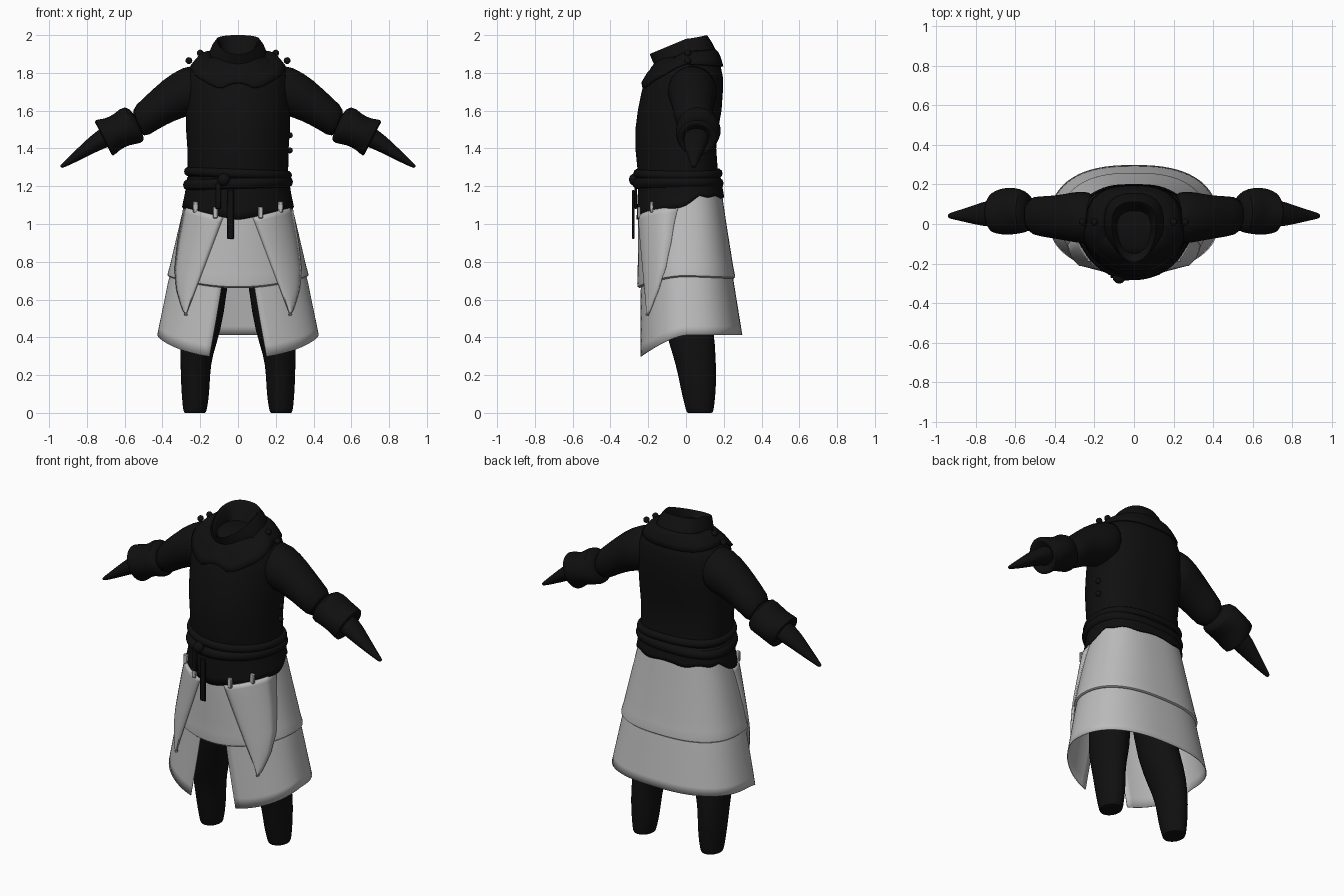
import bpy, bmesh
from math import sin, cos, pi, sqrt, asin
from mathutils import Vector

cube = bpy.data.objects.get("Cube")
if cube:
    bpy.data.objects.remove(cube)


def material(name, rgb):
    m = bpy.data.materials.new(name)
    m.use_nodes = True
    col = (*rgb, 1)
    m.diffuse_color = col
    m.node_tree.nodes["Principled BSDF"].inputs["Base Color"].default_value = col
    return m


BLACK = material("black cloth", (.005, .005, .005))
GREY = material("pale grey cloth", (.5, .5, .5))
parts = []


def finish(name, bm, mat, mirror=False, solid=0, subsurf=0, bevel=0):
    bmesh.ops.recalc_face_normals(bm, faces=bm.faces)
    me = bpy.data.meshes.new(name)
    bm.to_mesh(me)
    bm.free()
    me.materials.append(mat)
    ob = bpy.data.objects.new(name, me)
    bpy.context.collection.objects.link(ob)
    if mirror:
        ob.modifiers.new("Mirror", 'MIRROR').use_mirror_merge = False
    if solid:
        s = ob.modifiers.new("Solidify", 'SOLIDIFY')
        s.thickness, s.offset = solid, -1
    if bevel:
        ob.modifiers.new("Bevel", 'BEVEL').width = bevel
    if subsurf:
        s = ob.modifiers.new("Subdivision", 'SUBSURF')
        s.levels = s.render_levels = subsurf
    parts.append(ob)
    return ob


def loft(name, rings, mat, around=True, loop=False, caps=(False, False), **kw):
    """Bridge a list of equal point rows."""
    bm = bmesh.new()
    rows = [[bm.verts.new(p) for p in r] for r in rings]
    n = len(rows[0])
    pairs = list(zip(rows, rows[1:])) + ([(rows[-1], rows[0])] if loop else [])
    for a, b in pairs:
        for i in range(n if around else n - 1):
            j = (i + 1) % n
            bm.faces.new((a[i], a[j], b[j], b[i]))
    for use, row in zip(caps, (rows[0], rows[-1])):
        if use:
            bm.faces.new(row)
    return finish(name, bm, mat, **kw)


def interp(x, keys):
    """Linear lookup in sorted (x, value...) keys."""
    if x <= keys[0][0]:
        return keys[0][1:]
    for a, b in zip(keys, keys[1:]):
        if x <= b[0]:
            t = (x - a[0]) / (b[0] - a[0])
            return tuple(p + (q - p) * t for p, q in zip(a[1:], b[1:]))
    return keys[-1][1:]


def body(th, radii, z, grow=0):
    """Body outline: round front, blunt back."""
    w, front, back = (r + grow for r in radii)
    c, s = cos(th), sin(th)
    if s < 0:
        return Vector((w * c, front * s, z))
    return Vector((w * abs(c) ** .8 * (1 if c > 0 else -1), back * s ** .8, z))


N = 64
TURN = [2 * pi * i / N for i in range(N)]

# Height, half width, front depth, back depth
TORSO = [(1.08, .255, .225, .17), (1.2, .262, .25, .175), (1.3, .266, .258, .167),
         (1.4, .268, .268, .16), (1.5, .275, .268, .17), (1.6, .275, .255, .188),
         (1.7, .275, .235, .195), (1.78, .268, .21, .195), (1.83, .25, .185, .185),
         (1.87, .2, .15, .16), (1.89, .14, .12, .12)]
SKIRT = [(.3, .445, .256, .31), (.4, .43, .255, .3), (.7, .375, .252, .258),
         (1.0, .305, .25, .21), (1.15, .27, .243, .188), (1.25, .255, .235, .17)]

# Torso and tunic hem
loft("torso", [[body(t, k[1:], k[0]) for t in TURN] for k in TORSO], BLACK, caps=(True, True))
HEM = [(-1, 1.03), (-.3, 1.085), (0, 1.1), (.3, 1.15), (1, 1.14)]


def tunic(th, v):
    low = interp(sin(th), HEM)[0] + .006 * sin(9 * th)
    z = 1.25 + (low - 1.25) * v
    return body(th, interp(z, SKIRT), z, .013)


loft("tunic_hem", [[tunic(t, i / 5) for t in TURN] for i in range(6)], BLACK, solid=.008)

# Rolled waist sashes
for name, zc, r, tilt in (("lower_sash", 1.215, .03, .008), ("upper_sash", 1.268, .024, -.01)):
    rings = []
    for k in range(10):
        a = 2 * pi * k / 10
        rings.append([body(t, (.264, .257, .172), zc + r * sin(a) + tilt * cos(t), r * .9 * cos(a))
                      for t in TURN])
    loft(name, rings, BLACK, loop=True)

# Shoulder mantle
MANTLE = [(-1, 1.75), (-.95, 1.72), (-.75, 1.765), (-.3, 1.83), (0, 1.85), (.5, 1.845), (1, 1.835)]


def tilted(th, radii, heights):
    return body(th, radii, interp(sin(th), list(zip((-1, 0, 1), heights)))[0])


NECK = (.15, .16, .155), (1.83, 1.915, 1.925)


def mantle(th, v):
    z = interp(sin(th), MANTLE)[0]
    low = body(th, interp(z, TORSO), z, .016)
    p = low.lerp(tilted(th, *NECK), v)
    p.z += .02 * sin(pi * v)
    return p


loft("mantle", [[mantle(t, i / 5) for t in TURN] for i in range(6)], BLACK, solid=.012)

# Open collar, turned into a dark inner well
COLLAR = [NECK, ((.135, .178, .135), (1.865, 1.95, 1.965)), ((.112, .192, .112), (1.9, 1.98, 2.0)),
          ((.098, .172, .095), (1.89, 1.965, 1.985)), ((.085, .12, .075), (1.84, 1.89, 1.9)),
          ((.05, .06, .05), (1.84, 1.87, 1.87))]
loft("collar", [[tilted(t, *k) for t in TURN] for k in COLLAR], BLACK, caps=(False, True))


# Arms: top x, top z, bottom x, bottom z, front y, back y
def limb(name, keys, caps=(True, True)):
    rings = []
    for tx, tz, bx, bz, y0, y1 in keys:
        mid = Vector(((tx + bx) / 2, (y0 + y1) / 2, (tz + bz) / 2))
        up = Vector(((tx - bx) / 2, 0, (tz - bz) / 2))
        side = Vector((0, (y1 - y0) / 2, 0))
        rings.append([mid + up * cos(a) + side * sin(a) for a in (2 * pi * i / 24 for i in range(24))])
    loft(name, rings, BLACK, caps=caps, mirror=True, subsurf=1)


limb("sleeves", [(.19, 1.85, .17, 1.6, -.1, .16), (.29, 1.835, .265, 1.57, -.1, .17),
                 (.4, 1.765, .33, 1.55, -.08, .148), (.5, 1.665, .43, 1.5, -.065, .14),
                 (.58, 1.6, .51, 1.44, -.05, .14)])
limb("cuffs", [(.545, 1.58, .49, 1.45, -.03, .13), (.6, 1.638, .51, 1.425, -.045, .172),
               (.655, 1.58, .575, 1.42, -.055, .188), (.71, 1.555, .63, 1.39, -.055, .182),
               (.765, 1.555, .665, 1.35, -.045, .16), (.755, 1.525, .675, 1.38, -.025, .14),
               (.7, 1.5, .66, 1.42, .01, .11)])
limb("mitts", [(.66, 1.54, .6, 1.43, 0, .12), (.745, 1.5, .7, 1.408, -.02, .128),
               (.83, 1.42, .8, 1.355, 0, .092), (.93, 1.322, .918, 1.3, .026, .058),
               (.945, 1.308, .935, 1.295, .03, .052)])

# Legs: height, centre x, centre y, half width, half depth
LEG = [(1.02, .13, -.02, .11, .13), (.65, .155, -.02, .102, .13), (.42, .2, .022, .107, .13),
       (.3, .221, .045, .084, .112), (.2, .226, .06, .078, .102), (.1, .225, .067, .074, .09),
       (.02, .228, .073, .064, .075), (0, .228, .073, .058, .069), (0, .228, .073, .05, .06)]
loft("legs", [[(cx + rx * cos(a), cy + ry * sin(a), z) for a in (2 * pi * i / 24 for i in range(24))]
              for z, cx, cy, rx, ry in LEG], BLACK, caps=(True, True), mirror=True, subsurf=1)


# Upper skirt layer with a rounded lower lip
def upper(th, v, grow=0):
    low = .72 - .06 * max(0, -sin(th)) ** 2 - .01 * max(0, sin(th))
    z = 1.22 + (low - 1.22) * v
    return body(th, interp(z, SKIRT), z, grow)


LIP = [(i / 8, .004) for i in range(8)] + [(.96, .006), (.985, .004), (1, -.006)]
loft("upper_skirt", [[upper(t, v, g) for t in TURN] for v, g in LIP], GREY, solid=.006)


# Lower skirt layer, split at the front
def lower(u, v):
    start = -pi / 2 + asin(.2 + .14 * v)
    th = start + (1.5 * pi - asin(.2 + .14 * v) - start) * u
    low = .412 - .125 * max(0, -sin(th)) ** 1.5
    z = .78 + (low - .78) * v
    return body(th, interp(z, SKIRT), z, -.008 * (1 - v))


loft("lower_skirt", [[lower(i / N, j / 8) for i in range(N + 1)] for j in range(9)],
     GREY, around=False, solid=.004)


# Curved front flaps lying on the skirt
def on_skirt(x, z, grow):
    w, front, _ = interp(z, SKIRT)
    return Vector((x, -(front + grow) * sqrt(max(.02, 1 - (x / (w + grow)) ** 2)), z))


OUTER = [(.515, .277), (.55, .297), (.65, .327), (.76, .337), (.9, .322), (1.09, .29)]


def flap(u, v):
    zi, zo = 1.035 - .52 * v, 1.09 - .575 * v
    xi, xo = .078 + .197 * v, interp(zo, OUTER)[0]
    puff = .012 + .012 * sin(pi * u) ** .5 if 0 < u < 1 else .01
    return on_skirt(xi + (xo - xi) * u, zi + (zo - zi) * u, puff)


loft("front_flaps", [[flap(i / 10, j / 20) for i in range(11)] for j in range(21)],
     GREY, around=False, mirror=True, solid=.012)


# Small straps, ties and toggles
def box(name, centre, size, mat, **kw):
    bm = bmesh.new()
    bmesh.ops.create_cube(bm, size=1)
    for v in bm.verts:
        v.co = Vector(centre) + Vector(a * b for a, b in zip(v.co, size))
    finish(name, bm, mat, bevel=.004, **kw)


def knob(name, centre, r, **kw):
    bm = bmesh.new()
    bmesh.ops.create_uvsphere(bm, u_segments=12, v_segments=8, radius=r)
    bmesh.ops.translate(bm, verts=bm.verts, vec=centre)
    finish(name, bm, BLACK, **kw)


for x, z in ((.12, 1.06), (.225, 1.09)):
    box("flap_strap", on_skirt(x, z, .022), (.026, .018, .06), GREY, mirror=True)
box("long_tie", (-.04, -.279, 1.05), (.036, .014, .26), BLACK)
box("short_tie", (-.105, -.266, 1.15), (.03, .014, .14), BLACK)
knob("sash_knot", (-.075, -.268, 1.235), .034)
for z in (1.6, 1.47, 1.39):
    knob("side_toggle", (.274, .02, z), .016)
for x, z in ((.2, 1.905), (.26, 1.865)):
    knob("mantle_stud", (x, .01, z), .018, mirror=True)

# Smooth shading with crisp edges
bpy.ops.object.select_all(action='DESELECT')
for ob in parts:
    ob.select_set(True)
bpy.context.view_layer.objects.active = parts[0]
bpy.ops.object.shade_smooth_by_angle(angle=.7)
